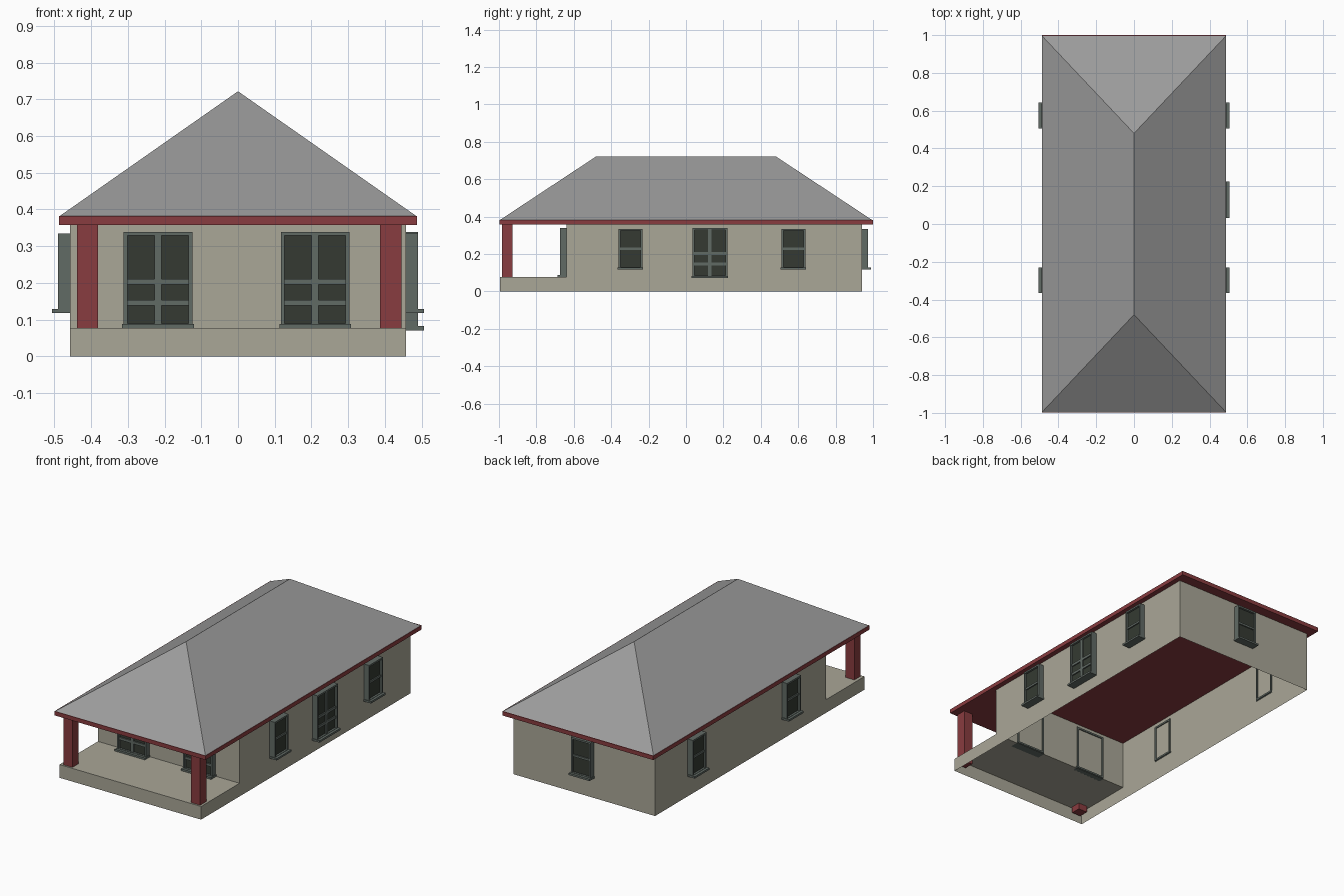
import bpy, bmesh
from math import radians
from mathutils import Matrix, Vector

if "Cube" in bpy.data.objects:
    bpy.data.objects.remove(bpy.data.objects["Cube"])


def material(name, rgb):
    m = bpy.data.materials.new(name)
    m.diffuse_color = (*rgb, 1)
    m.use_nodes = True
    m.node_tree.nodes["Principled BSDF"].inputs["Base Color"].default_value = m.diffuse_color
    return m


WALL = material("plaster", (0.40, 0.385, 0.31))
TRIM = material("red_trim", (0.25, 0.045, 0.05))
FRAME = material("frame_grey_green", (0.12, 0.145, 0.13))
GLASS = material("dark_glass", (0.035, 0.042, 0.032))
ROOF = material("roof_grey", (0.33, 0.33, 0.33))


def finish(bm, name, mat, matrix=Matrix()):
    bmesh.ops.recalc_face_normals(bm, faces=bm.faces)
    me = bpy.data.meshes.new(name)
    bm.to_mesh(me)
    bm.free()
    me.materials.append(mat)
    ob = bpy.data.objects.new(name, me)
    ob.matrix_world = matrix
    bpy.context.collection.objects.link(ob)
    return ob


def boxes(name, mat, spans, matrix=Matrix()):
    """Each span is (x0, x1, y0, y1, z0, z1)."""
    bm = bmesh.new()
    for x0, x1, y0, y1, z0, z1 in spans:
        c = Vector((x0 + x1, y0 + y1, z0 + z1)) / 2
        m = Matrix.Translation(c) @ Matrix.Diagonal((x1 - x0, y1 - y0, z1 - z0, 1))
        bmesh.ops.create_cube(bm, size=1, matrix=m)
    return finish(bm, name, mat, matrix)


# Walls and porch base: L-shaped side outline, open underneath and on top
W, EAVE, PORCH = 0.458, 0.36, 0.077
outline = [(-0.995, 0), (-0.995, PORCH), (-0.64, PORCH), (-0.64, EAVE), (0.94, EAVE), (0.94, 0)]
bm = bmesh.new()
left = [bm.verts.new((-W, y, z)) for y, z in outline]
right = [bm.verts.new((W, y, z)) for y, z in outline]
bm.faces.new(left)
bm.faces.new(right[::-1])
for i in (0, 1, 2, 4):
    bm.faces.new((left[i], left[i + 1], right[i + 1], right[i]))
finish(bm, "walls_and_porch", WALL)

# Eave board with soffit
boxes("eave_board", TRIM, [(-0.488, 0.488, -0.998, 1.0, 0.358, 0.382)])

# Hipped roof
bm = bmesh.new()
base = [bm.verts.new((x, y, 0.382)) for x, y in
        ((-0.486, -0.995), (0.486, -0.995), (0.486, 0.995), (-0.486, 0.995))]
r0, r1 = (bm.verts.new((0, y, 0.722)) for y in (-0.48, 0.48))
for f in ((base[0], base[1], r0), (base[1], base[2], r1, r0),
          (base[2], base[3], r1), (base[3], base[0], r0, r1), base[::-1]):
    bm.faces.new(f)
finish(bm, "hip_roof", ROOF)

# Porch posts, running a little below the floor
for side, x in (("left", -0.41), ("right", 0.416)):
    boxes("porch_post_" + side, TRIM, [(x - 0.029, x + 0.029, -0.985, -0.928, 0.04, EAVE)])


def opening(name, x, y, turn, w, z0, z1, rails, stile=0):
    """Framed glazing; locally the outside is -y. rails are (z low, z high)."""
    m = Matrix.Translation((x, y, 0)) @ Matrix.Rotation(radians(turn), 4, 'Z')
    h, t, out, back = w / 2, 0.01, -0.033, 0.006
    frame = [(-h, -h + t, out, back, z0, z1), (h - t, h, out, back, z0, z1),
             (-h + t, h - t, out, back, z1 - t, z1),
             (-h + t, h - t, out, back, z0, z0 + t)]
    frame += [(-h + t, h - t, -0.028, -0.015, a, b) for a, b in rails]
    if stile:
        frame.append((-stile / 2, stile / 2, -0.029, -0.015, z0 + t, z1 - t))
    boxes(name + "_frame", FRAME, frame, m)
    boxes(name + "_sill", FRAME, [(-h - 0.004, h + 0.004, -0.048, 0.002, z0 - 0.003, z0 + 0.008)], m)
    boxes(name + "_glass", GLASS, [(-h + t, h - t, -0.021, -0.002, z0 + t, z1 - t)], m)


def window(name, x, y, turn):
    opening(name, x, y, turn, 0.128, 0.121, 0.335, [(0.222, 0.234)])


def door(name, x, y, turn, z0):
    opening(name, x, y, turn, 0.187, z0, 0.339, [(0.139, 0.154), (0.196, 0.211)], 0.019)


# Double doors
door("front_door_left", -0.218, -0.64, 0, 0.08)
door("front_door_right", 0.21, -0.64, 0, 0.08)
door("side_door", W, 0.128, 90, 0.074)

# Windows on both sides and the back
for tag, y in (("front", -0.297), ("rear", 0.574)):
    window("right_window_" + tag, W, y, 90)
    window("left_window_" + tag, -W, y, -90)
window("back_window", 0, 0.94, 180)
